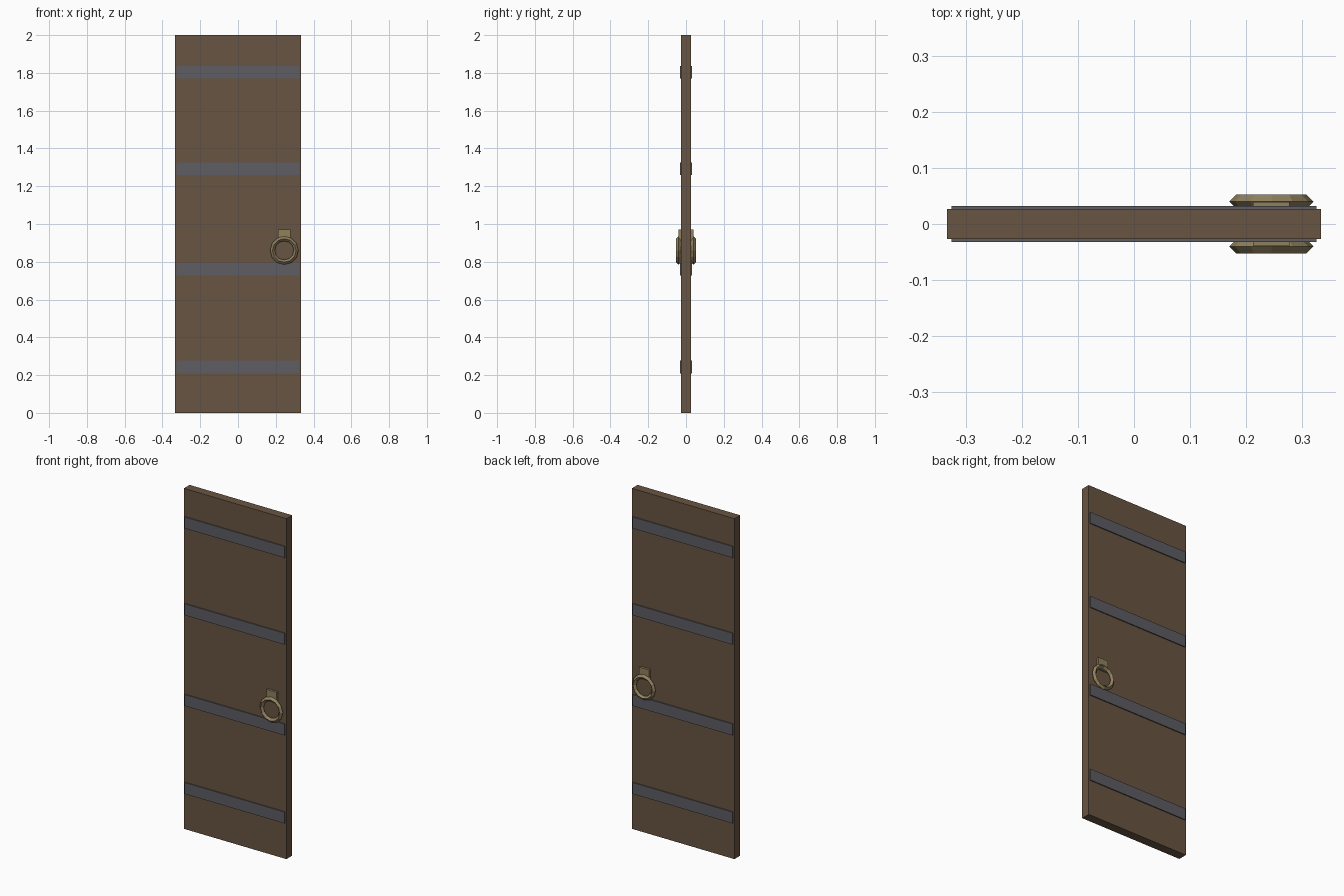
import bpy
from math import pi

if "Cube" in bpy.data.objects:
    bpy.data.objects.remove(bpy.data.objects["Cube"])


def material(name, rgb):
    m = bpy.data.materials.new(name)
    m.diffuse_color = (*rgb, 1)
    m.use_nodes = True
    m.node_tree.nodes["Principled BSDF"].inputs["Base Color"].default_value = m.diffuse_color
    return m


wood = material("wood", (0.14, 0.09, 0.055))
iron = material("iron", (0.11, 0.11, 0.125))
brass = material("brass", (0.28, 0.22, 0.11))


def box(name, loc, size, mat):
    bpy.ops.mesh.primitive_cube_add(size=1, location=loc)
    o = bpy.context.object
    o.name = name
    o.scale = size
    bpy.ops.object.transform_apply(location=False, rotation=False, scale=True)
    o.data.materials.append(mat)
    return o


# Door panel
box("door_panel", (0, 0, 1), (0.667, 0.053, 2), wood)

# Iron straps, standing proud of both faces
for i, z in enumerate((0.243, 0.76, 1.293, 1.803)):
    box(f"strap_{i + 1}", (0, 0, z), (0.65, 0.065, 0.067), iron)

# Pull ring and its bracket on each face
for side, s in (("front", -1), ("back", 1)):
    box(f"ring_bracket_{side}", (0.245, s * 0.032, 0.937), (0.065, 0.015, 0.066), brass)
    bpy.ops.mesh.primitive_torus_add(
        major_segments=12, minor_segments=4,
        major_radius=0.0625, minor_radius=0.0125,
        location=(0.245, s * 0.04, 0.86), rotation=(pi / 2, 0, 0))
    ring = bpy.context.object
    ring.name = f"pull_ring_{side}"
    ring.data.materials.append(brass)
